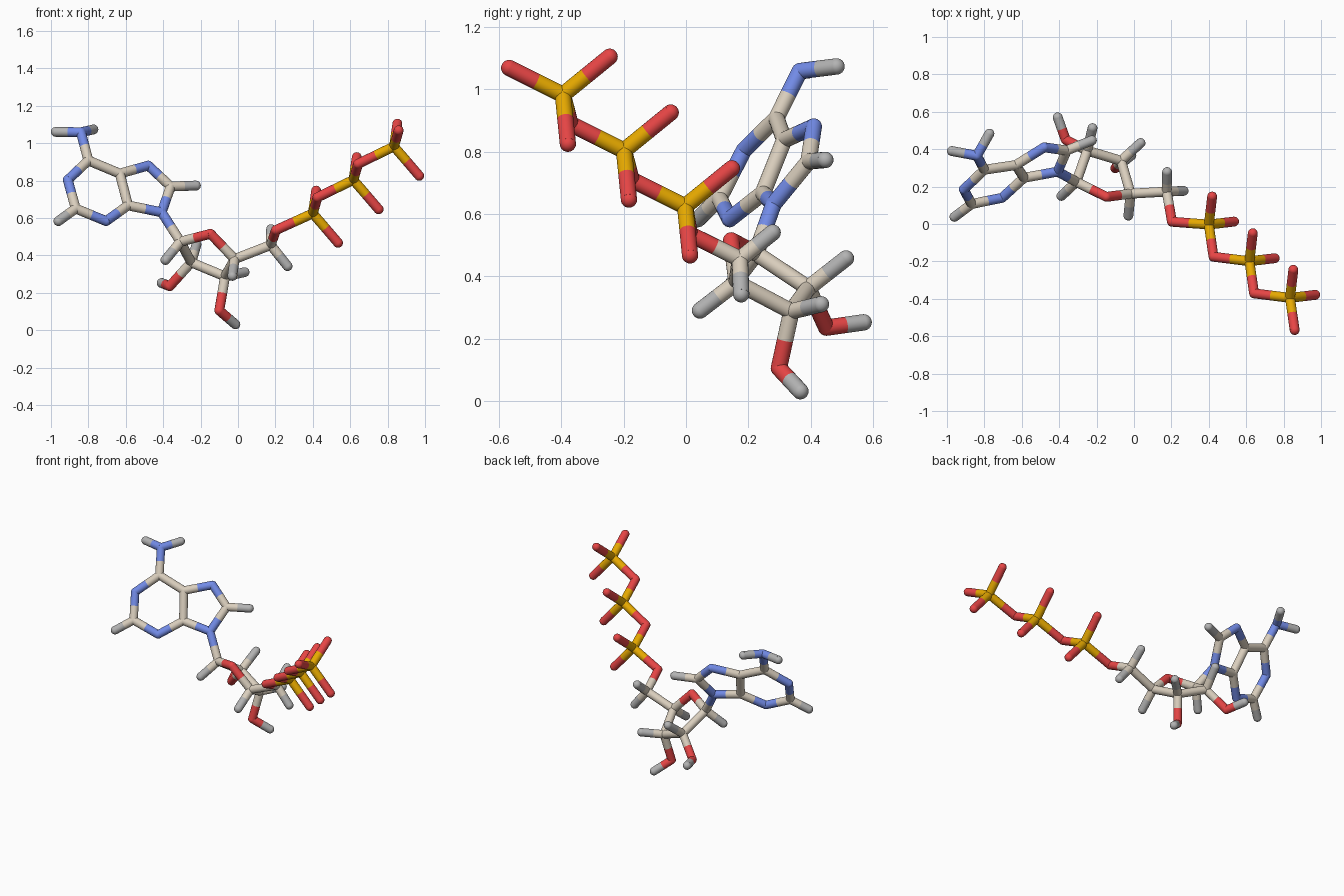
import bpy, bmesh
from mathutils import Vector, Matrix

if "Cube" in bpy.data.objects:
    bpy.data.objects.remove(bpy.data.objects["Cube"])

R = 0.0262      # stick radius
COLORS = {
    "carbon": (0.70, 0.62, 0.51, 1),
    "hydrogen": (0.45, 0.45, 0.45, 1),
    "nitrogen": (0.17, 0.26, 0.80, 1),
    "oxygen": (0.80, 0.06, 0.06, 1),
    "phosphorus": (0.80, 0.40, 0.0, 1),
}
MATS = {}
for name, col in COLORS.items():
    MATS[name] = bpy.data.materials.new(name)
    MATS[name].diffuse_color = col

# Flat double-ring base with its amino group
BASE = {
    "nitrogen": [(-.84, .365, 1.058), (-.91, .185, .803), (-.705, .14, .583),
                 (-.48, .41, .88), (-.408, .28, .63)],
    "carbon": [(-.80, .29, .907), (-.868, .107, .65), (-.588, .247, .667),
               (-.632, .315, .837), (-.36, .393, .768)],
    "hydrogen": [(-.974, .39, 1.06), (-.773, .483, 1.073), (-.96, .038, .583),
                 (-.225, .447, .773)],
}
# Five-sided sugar ring with side arms
SUGAR = {
    "carbon": [(-.308, .225, .473), (-.25, .392, .362), (-.069, .338, .287),
               (-.018, .162, .38), (.175, .173, .455)],
    "oxygen": [(-.147, .145, .515), (-.365, .45, .235), (-.10, .298, .105),
               (.203, .012, .535)],
    "hydrogen": [(-.388, .15, .375), (-.222, .513, .457), (-.408, .57, .252),
                 (.035, .433, .31), (-.014, .367, .031), (-.03, .045, .29),
                 (.265, .177, .342), (.177, .278, .54)],
}
# Tail: one phosphate unit repeated three times
TAIL = {"phosphorus": [], "oxygen": []}
STEP = Vector((.217, -.196, .179))
for i in range(3):
    p = Vector((.40, -.003, .624)) + STEP * i
    link = (.025, -.172, .086)
    TAIL["phosphorus"].append(p)
    for d in [(.135, .016, -.157), (.018, .15, .122), link]:
        TAIL["oxygen"].append(p + Vector(d))

atoms = [(part, el, Vector(c))
         for part, group in (("base", BASE), ("sugar", SUGAR), ("tail", TAIL))
         for el, pts in group.items() for c in pts]


def bonded(a, b):
    h = (a[1] == "hydrogen") + (b[1] == "hydrogen")
    limit = (.24, .19, 0)[h]
    return 0 < (a[2] - b[2]).length < limit


def half_stick(bm, start, end):
    """Tube from an atom to the middle of its bond."""
    mid = (start + end) / 2
    d = mid - start
    rot = d.to_track_quat('Z', 'Y').to_matrix().to_4x4()
    bmesh.ops.create_cone(bm, cap_ends=True, segments=20, radius1=R, radius2=R,
                          depth=d.length,
                          matrix=Matrix.Translation((start + mid) / 2) @ rot)


# One object per atom: round joint plus its half sticks
for atom in atoms:
    part, el, co = atom
    bm = bmesh.new()
    bmesh.ops.create_uvsphere(bm, u_segments=20, v_segments=12, radius=R,
                              matrix=Matrix.Translation(co))
    for other in atoms:
        if bonded(atom, other):
            half_stick(bm, co, other[2])
    name = f"{part}_{el}"
    me = bpy.data.meshes.new(name)
    bm.to_mesh(me)
    bm.free()
    me.materials.append(MATS[el])
    ob = bpy.data.objects.new(name, me)
    bpy.context.collection.objects.link(ob)
    ob.select_set(True)
    bpy.context.view_layer.objects.active = ob

bpy.ops.object.shade_smooth_by_angle()

for m in bpy.data.materials:
    if m.users and not m.is_grease_pencil:
        m.use_nodes = True
        m.node_tree.nodes["Principled BSDF"].inputs["Base Color"].default_value = m.diffuse_color
